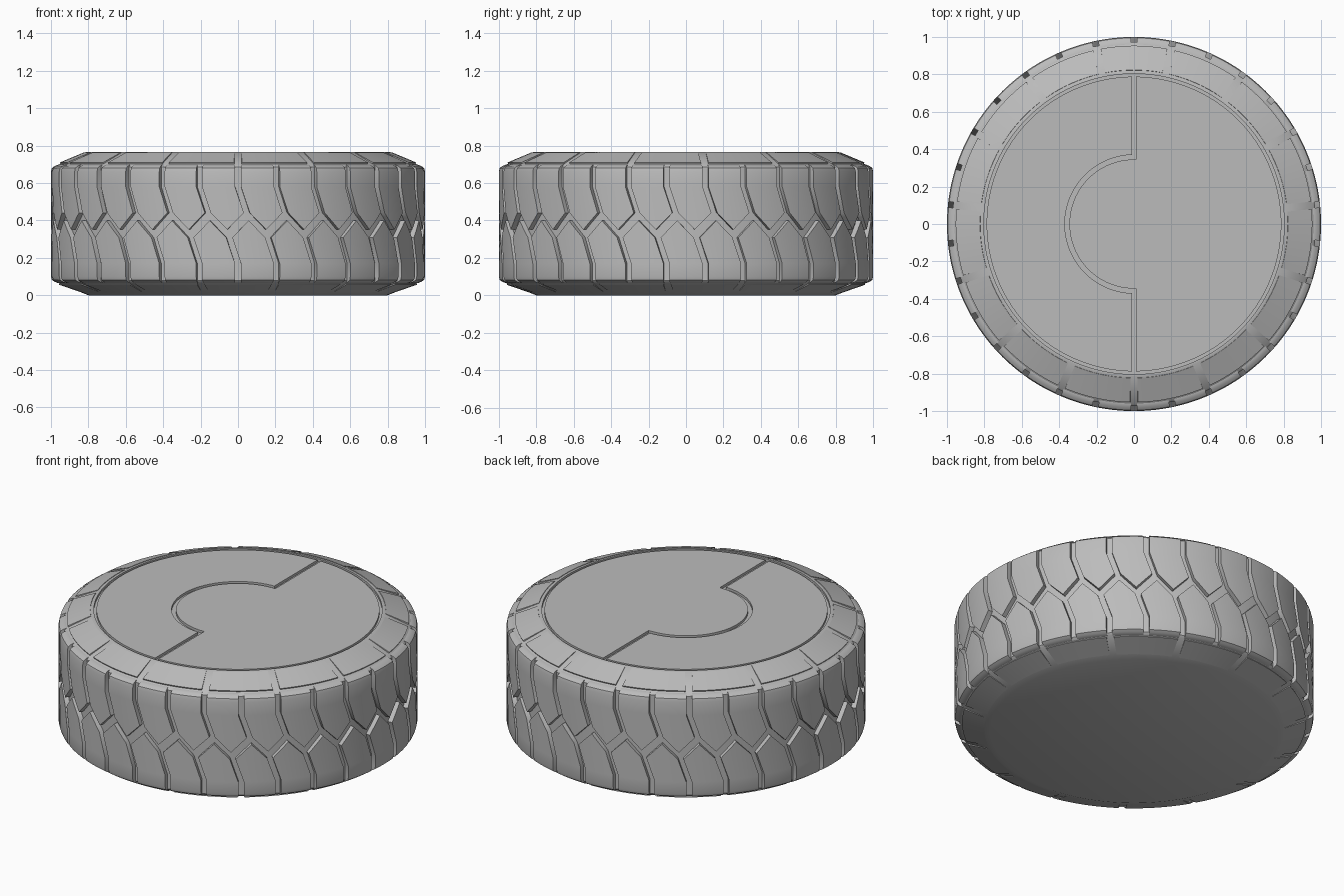
import bpy, bmesh
from math import sin, cos, radians, asin, degrees, pi

cube = bpy.data.objects.get("Cube")
if cube:
    bpy.data.objects.remove(cube, do_unlink=True)

GREY = (0.5, 0.5, 0.5, 1.0)
mat = bpy.data.materials.new("rubber grey")
mat.use_nodes = True
mat.diffuse_color = GREY
mat.node_tree.nodes["Principled BSDF"].inputs["Base Color"].default_value = GREY

COUNT = 30                 # tread blocks per row
STEP = radians(360 / COUNT)
GAP = 0.016                # half width of a groove
TOP = 0.765                # table height
FLOOR = 0.972              # radius of the groove floor


def polar(r, t, z):
    """Point on the tyre; angle zero is the front, growing towards +x."""
    return (r * sin(t), -r * cos(t), z)


def finish(name, bm):
    bmesh.ops.recalc_face_normals(bm, faces=bm.faces)
    mesh = bpy.data.meshes.new(name)
    bm.to_mesh(mesh)
    bm.free()
    mesh.materials.append(mat)
    obj = bpy.data.objects.new(name, mesh)
    bpy.context.collection.objects.link(obj)
    bpy.ops.object.select_all(action='DESELECT')
    obj.select_set(True)
    bpy.context.view_layer.objects.active = obj
    bpy.ops.object.shade_smooth_by_angle(angle=radians(30))


def lathe(name, profile, segments=180):
    bm = bmesh.new()
    rings = [[bm.verts.new(polar(r, 2 * pi * i / segments, z)) for i in range(segments)]
             for r, z in profile]
    for a, b in zip(rings, rings[1:]):
        for i in range(segments):
            j = (i + 1) % segments
            bm.faces.new((a[i], a[j], b[j], b[i]))
    bm.faces.new(rings[0])
    bm.faces.new(rings[-1])
    finish(name, bm)


def add_block(bm, outer, inner, nu, nv):
    """Curved block: a grid of outer points with walls down to inner points."""
    grid = [[bm.verts.new(outer(i, j)) for j in range(nv)] for i in range(nu)]
    for i in range(nu - 1):
        for j in range(nv - 1):
            bm.faces.new((grid[i][j], grid[i + 1][j], grid[i + 1][j + 1], grid[i][j + 1]))
    rim = ([(i, 0) for i in range(nu)] + [(nu - 1, j) for j in range(1, nv)]
           + [(i, nv - 1) for i in range(nu - 2, -1, -1)]
           + [(0, j) for j in range(nv - 2, 0, -1)])
    low = [bm.verts.new(inner(i, j)) for i, j in rim]
    for k, (i, j) in enumerate(rim):
        n = (k + 1) % len(rim)
        p, q = rim[n]
        bm.faces.new((grid[i][j], grid[p][q], low[n], low[k]))


# Tyre core: groove floor, both sidewalls and the recess under the lids
lathe("tyre_core", [
    (0.80, 0.0), (0.962, 0.066), (FLOOR, 0.078), (FLOOR, 0.685), (0.962, 0.697),
    (0.815, TOP), (0.803, TOP), (0.803, TOP - 0.015)])


# Tread: two rows of bent blocks meeting at a zigzag groove
def tread_row(name, upper):
    sign = 1 if upper else -1
    tip, bend = (0.42, 0.58) if upper else (0.33, 0.17)
    valley = 0.33 if upper else 0.42
    skew = radians(3) * sign
    if upper:
        rows = [(1.0, 0.66), (0.995, 0.68), (0.982, 0.69), (0.962, 0.698)]
    else:
        rows = [(1.0, 0.10), (0.995, 0.082), (0.982, 0.073), (0.962, 0.065)]
    rows = [(1.0, None), (1.0, bend)] + rows
    nu = 9
    bm = bmesh.new()
    for b in range(COUNT):
        def place(i, j, drop=False):
            u = i / (nu - 1)
            r, z = rows[j]
            if z is None:
                fold = 1 - abs(2 * u - 1)
                z = tip + (valley - tip) * fold + sign * 0.021
            bent = max(0, min(1, (bend - z) / (bend - tip)))
            # the zigzag edge keeps the full skew so that the row stays even
            if j == 0:
                bent = 0.9
            t = b * STEP + skew * bent + GAP + u * (STEP - 2 * GAP)
            return polar(min(r, FLOOR) - 0.004 if drop else r, t, z)
        add_block(bm, place, lambda i, j: place(i, j, True), nu, len(rows))
    finish(name, bm)


tread_row("upper_tread_blocks", True)
tread_row("lower_tread_blocks", False)


# Sidewall plates: every second groove runs on between them
def sidewall(name, start, inner_rz, outer_rz, lift_in, lift_out, up):
    nu, nv = 17, 4
    bm = bmesh.new()
    for b in range(COUNT // 2):
        def place(i, j, base=False):
            v = j / (nv - 1)
            r = inner_rz[0] + (outer_rz[0] - inner_rz[0]) * v
            z = inner_rz[1] + (outer_rz[1] - inner_rz[1]) * v
            lift = -0.003 if base else lift_in + (lift_out - lift_in) * v
            t0 = start + b * 2 * STEP
            margin = 0.02 / r
            t = t0 + margin + (2 * STEP - 2 * margin) * i / (nu - 1)
            return polar(r + lift * 0.4, t, z + lift * 0.9 * up)
        add_block(bm, place, lambda i, j: place(i, j, True), nu, nv)
    finish(name, bm)


sidewall("upper_sidewall_plates", 0, (0.822, 0.7615), (0.95, 0.7025), 0.003, 0.008, 1)
sidewall("lower_sidewall_plates", STEP, (0.83, 0.0125), (0.955, 0.063), 0.0, 0.007, -1)


# Table top: two interlocking lids separated by a thin groove
def arc(r, a, b, n):
    return [(r * cos(radians(a + (b - a) * k / n)), r * sin(radians(a + (b - a) * k / n)))
            for k in range(n + 1)]


def lid(name, outline):
    bm = bmesh.new()
    face = bm.faces.new([bm.verts.new((x, y, TOP - 0.02)) for x, y in outline])
    ext = bmesh.ops.extrude_face_region(bm, geom=[face])
    verts = [g for g in ext["geom"] if isinstance(g, bmesh.types.BMVert)]
    bmesh.ops.translate(bm, verts=verts, vec=(0, 0, 0.02))
    finish(name, bm)


HALF = 0.012
RIM, HUB, SOCKET = 0.788, 0.345, 0.37
rim_a, hub_a, socket_a = (degrees(asin(HALF / r)) for r in (RIM, HUB, SOCKET))
lid("right_lid", arc(RIM, rim_a - 90, 90 - rim_a, 90) + [(HALF, HUB)]
    + arc(HUB, 90, 270, 64) + [(HALF, -HUB)])
lid("left_lid", arc(RIM, 90 + rim_a, 270 - rim_a, 90)
    + arc(SOCKET, 270 - socket_a, 90 + socket_a, 64))
